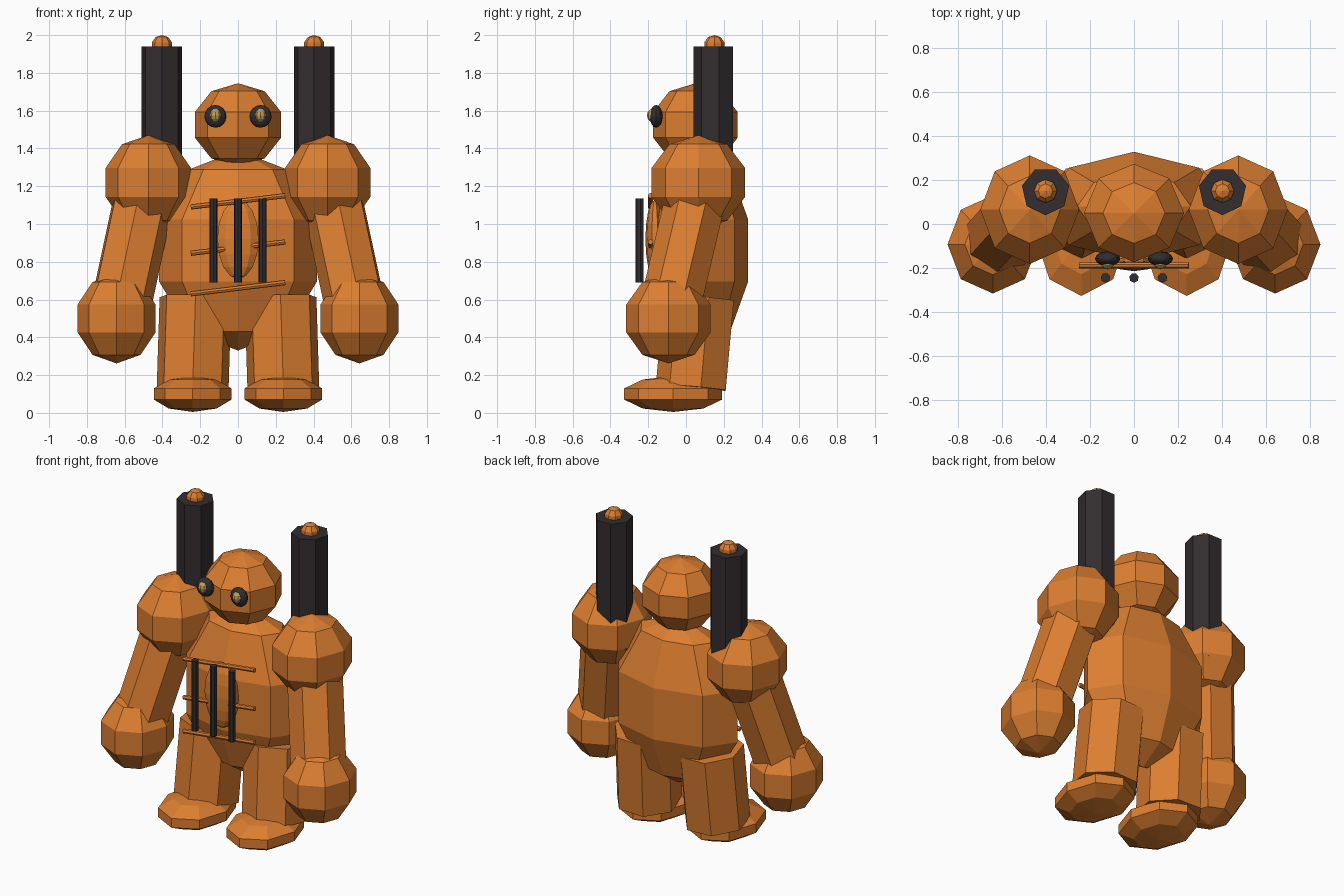
import bpy, bmesh, math
from mathutils import Vector, Matrix

if "Cube" in bpy.data.objects:
    bpy.data.objects.remove(bpy.data.objects["Cube"])


def material(name, rgb):
    m = bpy.data.materials.new(name)
    m.diffuse_color = (*rgb, 1)
    m.use_nodes = True
    m.node_tree.nodes["Principled BSDF"].inputs["Base Color"].default_value = m.diffuse_color
    return m


ORANGE = material("orange", (0.72, 0.21, 0.03))
DARK = material("dark_metal", (0.033, 0.026, 0.028))
GOLD = material("gold", (0.52, 0.34, 0.11))


def finish(name, bm, mat):
    bmesh.ops.recalc_face_normals(bm, faces=bm.faces)
    mesh = bpy.data.meshes.new(name)
    bm.to_mesh(mesh)
    bm.free()
    mesh.materials.append(mat)
    ob = bpy.data.objects.new(name, mesh)
    bpy.context.collection.objects.link(ob)
    return ob


def ball(name, centre, radii, mat=ORANGE, seg=8, rings=5):
    bm = bmesh.new()
    bmesh.ops.create_uvsphere(bm, u_segments=seg, v_segments=rings, radius=1,
                              matrix=Matrix.LocRotScale(Vector(centre), None, Vector(radii)))
    return finish(name, bm, mat)


def rod(name, a, b, r, mat=ORANGE, n=7):
    # prism from a to b with one corner towards the front
    a, b = Vector(a), Vector(b)
    d = b - a
    rot = Vector((0, 0, 1)).rotation_difference(d).to_matrix().to_4x4()
    bm = bmesh.new()
    bmesh.ops.create_cone(bm, cap_ends=True, segments=n, radius1=r, radius2=r, depth=d.length,
                          matrix=Matrix.Translation((a + b) / 2) @ rot @ Matrix.Rotation(math.pi, 4, 'Z'))
    return finish(name, bm, mat)


# Torso and head
ball("torso", (0, 0.08, 0.86), (0.44, 0.262, 0.53))
ball("head", (0, 0.05, 1.525), (0.24, 0.235, 0.22))

for side, s in (("left", 1), ("right", -1)):
    # Arms
    ball(side + "_shoulder", (s * 0.475, 0.065, 1.22), (0.237, 0.26, 0.25))
    rod(side + "_arm", (s * 0.485, 0.075, 1.22), (s * 0.635, -0.09, 0.52), 0.165)
    ball(side + "_hand", (s * 0.643, -0.093, 0.5), (0.217, 0.235, 0.238))
    # Legs
    rod(side + "_leg", (s * 0.24, 0.035, 0.135), (s * 0.225, 0.078, 0.61), 0.195)
    ball(side + "_foot", (s * 0.24, -0.068, 0.1), (0.216, 0.273, 0.095))
    # Shoulder stacks
    rod(side + "_stack", (s * 0.403, 0.15, 1.13), (s * 0.403, 0.15, 1.94), 0.11, DARK)
    ball(side + "_stack_tip", (s * 0.403, 0.15, 1.945), (0.056, 0.056, 0.055))
    # Eyes
    ball(side + "_eye_rim", (s * 0.12, -0.158, 1.57), (0.058, 0.034, 0.06), DARK, 12, 8)
    ball(side + "_eye_lens", (s * 0.12, -0.17, 1.575), (0.034, 0.037, 0.038), GOLD, 10, 6)

# Chest plate and cage
ball("chest_plate", (0, -0.165, 0.92), (0.115, 0.05, 0.21), ORANGE, 10, 8)
for i, x in enumerate((-0.13, 0, 0.13)):
    rod(f"cage_bar_{i}", (x, -0.245, 0.69), (x, -0.245, 1.135), 0.022, DARK)
for i, z in enumerate((0.66, 0.875, 1.12)):
    rod(f"cage_rail_{i}", (-0.25, -0.188, z - 0.03), (0.25, -0.188, z + 0.03), 0.014)
